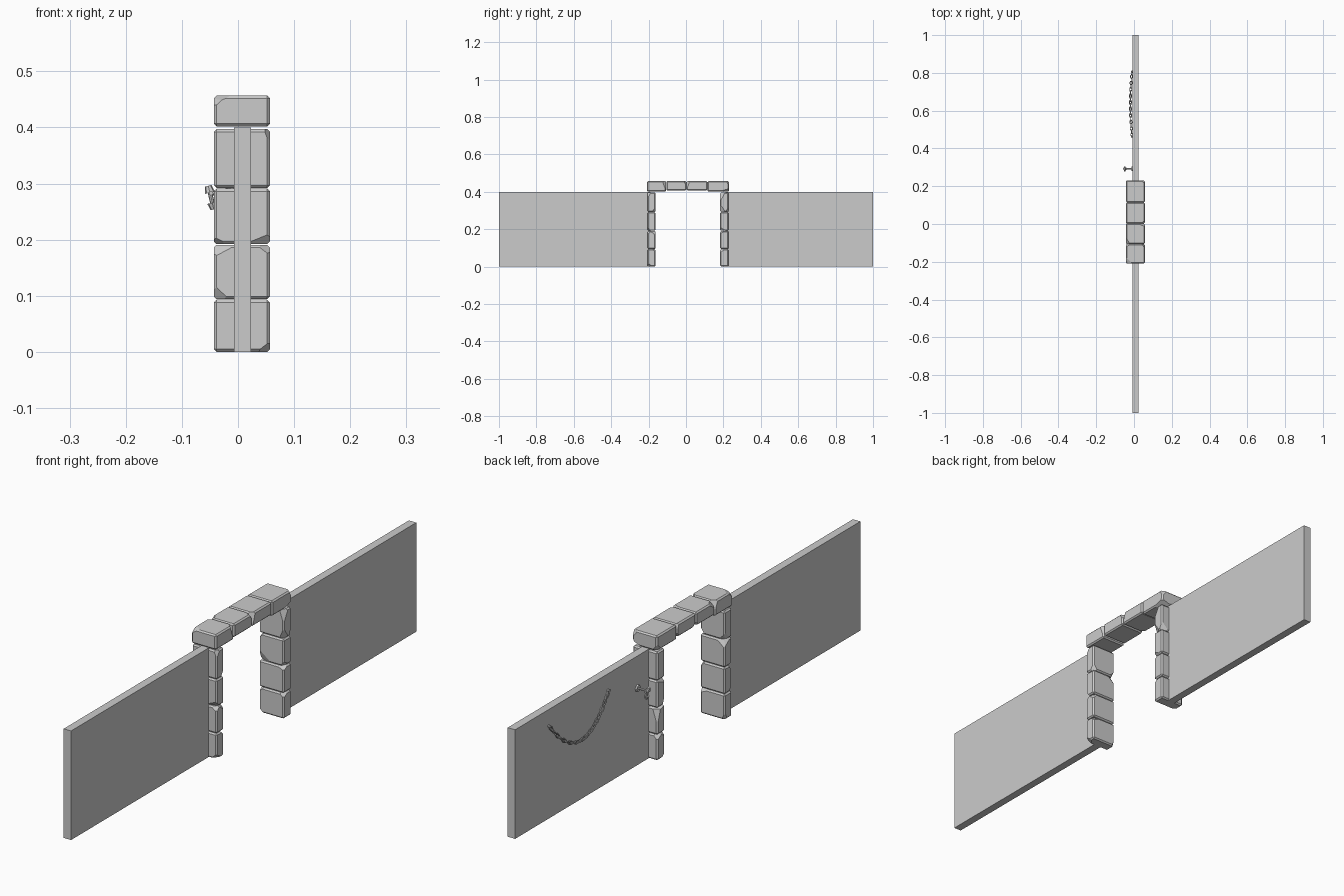
import bpy, bmesh, math, random
from mathutils import Vector, Matrix

cube = bpy.data.objects.get("Cube")
if cube:
    bpy.data.objects.remove(cube, do_unlink=True)
random.seed(4)

# One plain grey for everything
grey = bpy.data.materials.new("stone_grey")
grey.use_nodes = True
grey.diffuse_color = (0.6, 0.6, 0.6, 1)
grey.node_tree.nodes["Principled BSDF"].inputs["Base Color"].default_value = (0.6, 0.6, 0.6, 1)


def finish(name, bm):
    bmesh.ops.recalc_face_normals(bm, faces=bm.faces)
    mesh = bpy.data.meshes.new(name)
    bm.to_mesh(mesh)
    bm.free()
    mesh.materials.append(grey)
    ob = bpy.data.objects.new(name, mesh)
    bpy.context.scene.collection.objects.link(ob)
    return ob


def box(lo, hi):
    lo, hi = Vector(lo), Vector(hi)
    bm = bmesh.new()
    bmesh.ops.create_cube(bm, size=1, matrix=Matrix.Translation((lo + hi) / 2)
                          @ Matrix.Diagonal((*(hi - lo), 1)))
    return bm


def stone(name, lo, hi, chips=4):
    """Bevelled block with a few corners and edges hewn off."""
    bm = box(lo, hi)
    bmesh.ops.bevel(bm, geom=bm.edges[:], offset=0.005, segments=1, affect='EDGES')
    mid, half = (Vector(lo) + Vector(hi)) / 2, (Vector(hi) - Vector(lo)) / 2
    for _ in range(chips):
        side = Vector([random.choice((-1, 1)) for _ in range(3)])
        corner = mid + Vector([s * h for s, h in zip(side, half)])
        normal = Vector([s * random.uniform(0.25, 1) for s in side]).normalized()
        cut = bmesh.ops.bisect_plane(bm, geom=bm.verts[:] + bm.edges[:] + bm.faces[:],
                                     plane_co=corner - normal * random.uniform(0.009, 0.014),
                                     plane_no=normal, clear_outer=True)
        rim = [e for e in cut["geom_cut"] if isinstance(e, bmesh.types.BMEdge)]
        bmesh.ops.holes_fill(bm, edges=rim)
    return finish(name, bm)


def rod(bm, a, b, r1, r2, sides=8):
    a, b = Vector(a), Vector(b)
    turn = (b - a).to_track_quat('Z', 'Y').to_matrix().to_4x4()
    bmesh.ops.create_cone(bm, cap_ends=True, segments=sides, radius1=r1, radius2=r2,
                          depth=(b - a).length, matrix=Matrix.Translation((a + b) / 2) @ turn)


# Wall panels
finish("front_wall", box((-0.007, -1, 0), (0.023, -0.19, 0.4)))
finish("back_wall", box((-0.007, 0.21, 0), (0.023, 1, 0.4)))

# Stone posts
X0, X1 = -0.043, 0.057
courses = [0, 0.094, 0.192, 0.292, 0.398]
for label, y0, y1 in (("front", -0.205, -0.163), ("back", 0.183, 0.227)):
    for i, (z0, z1) in enumerate(zip(courses, courses[1:])):
        stone(f"{label}_post_stone_{i + 1}", (X0, y0, z0), (X1, y1, z1 - 0.001))

# Stone lintel
joints = [-0.209, -0.105, 0.003, 0.115, 0.231]
for i, (y0, y1) in enumerate(zip(joints, joints[1:])):
    drop = 0.402 if i in (0, 3) else 0.408
    stone(f"lintel_stone_{i + 1}", (X0, y0, drop), (X1, y1 - 0.001, 0.457))

# Hanging chain, links alternately turned a quarter
def chain_point(t):
    s = 2 * t - 1
    return Vector((-0.011 - 0.008 * (1 - s * s), 0.635 - 0.172 * s, 0.225 + 0.115 * s * s))


def link(bm, centre, along, quarter):
    """Oval ring lying along its local X axis."""
    side = along.cross(Vector((1, 0, 0))).normalized()
    out = along.cross(side)
    if quarter:
        side, out = out, side
    rings = []
    for i in range(12):
        a = math.tau * i / 12
        spoke = along * math.cos(a) + side * math.sin(a)
        core = centre + along * 0.0135 * math.cos(a) + side * 0.0055 * math.sin(a)
        rings.append([bm.verts.new(core + (spoke * math.cos(b) + out * math.sin(b)) * 0.0024)
                      for b in (math.tau * j / 6 for j in range(6))])
    for i in range(12):
        for j in range(6):
            p, q = rings[i], rings[(i + 1) % 12]
            bm.faces.new((p[j], p[(j + 1) % 6], q[(j + 1) % 6], q[j]))


bm = bmesh.new()
count = 20
for k in range(count):
    t = (k + 0.5) / count
    link(bm, chain_point(t), (chain_point(t + 0.01) - chain_point(t - 0.01)).normalized(), k % 2)
finish("hanging_chain", bm)

# Chain end pins in the wall
bm = bmesh.new()
for t in (0, 1):
    p = chain_point(t)
    rod(bm, (-0.005, p.y, p.z), (-0.016, p.y, p.z), 0.005, 0.004)
finish("chain_pins", bm)

# Small wall handle: plate, arm, and a hanging grip with knobs
bm = bmesh.new()
Y = 0.292
rod(bm, (-0.006, Y, 0.283), (-0.013, Y, 0.283), 0.013, 0.011)
rod(bm, (-0.012, Y, 0.283), (-0.047, Y, 0.283), 0.004, 0.004)
rod(bm, (-0.052, Y, 0.293), (-0.044, Y, 0.258), 0.004, 0.004)
rod(bm, (-0.053, Y, 0.296), (-0.05, Y, 0.284), 0.006, 0.009)
rod(bm, (-0.046, Y, 0.266), (-0.043, Y, 0.254), 0.009, 0.006)
rod(bm, (-0.048, Y - 0.013, 0.283), (-0.048, Y + 0.013, 0.283), 0.004, 0.004)
finish("wall_handle", bm)
